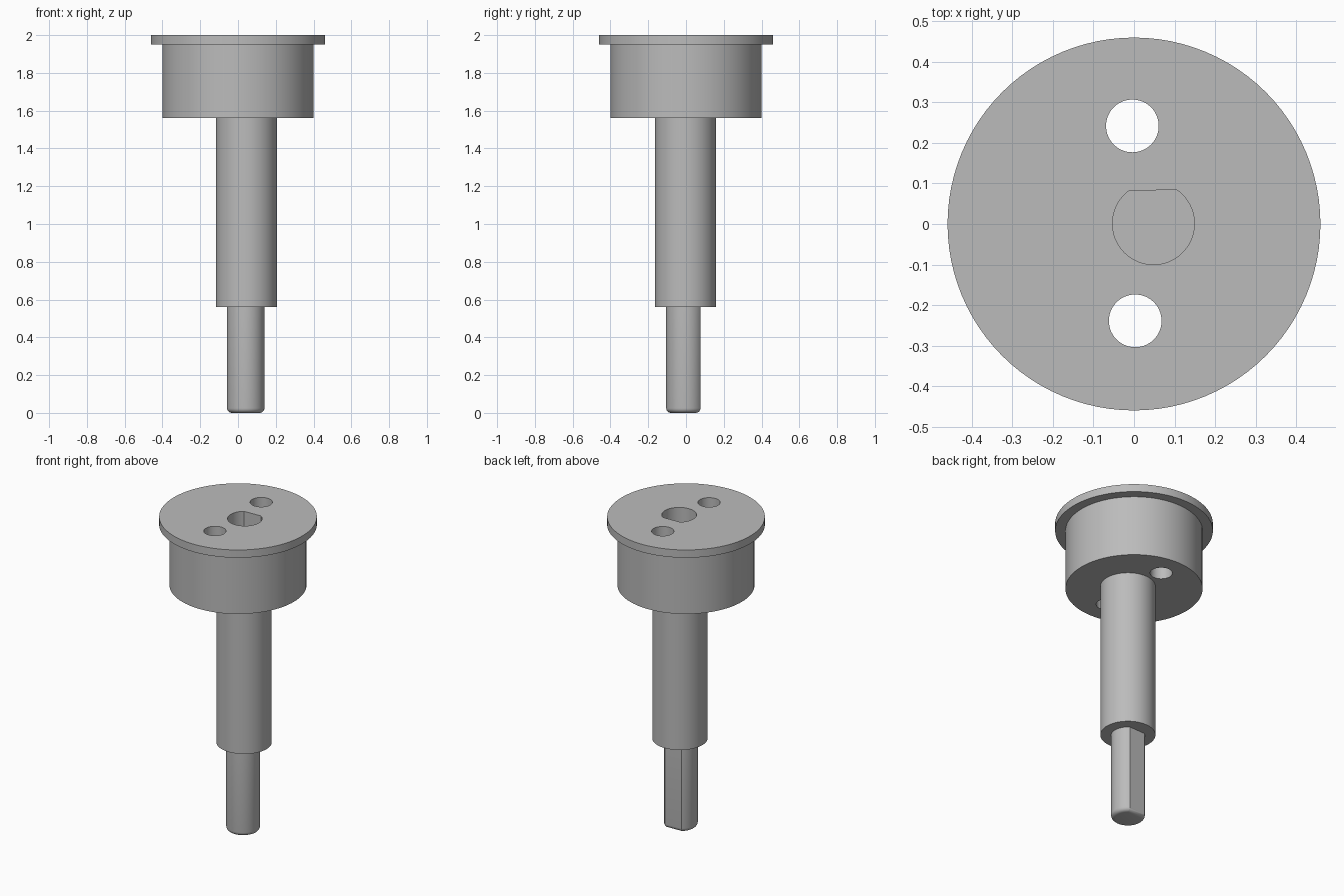
import bpy, bmesh, math
from mathutils import Matrix

cube = bpy.data.objects.get("Cube")
if cube:
    bpy.data.objects.remove(cube, do_unlink=True)

grey = bpy.data.materials.new("plain_grey")
grey.use_nodes = True
colour = (0.5, 0.5, 0.5, 1)
grey.diffuse_color = colour
grey.node_tree.nodes["Principled BSDF"].inputs["Base Color"].default_value = colour


def ring(radius, flat, count=96):
    """Circle, or a D with its flat side at y = flat."""
    if flat is None:
        angles = [2 * math.pi * i / count for i in range(count)]
    else:
        start = math.pi / 2 + math.acos(flat / radius)
        sweep = 2 * math.pi - 2 * math.acos(flat / radius)
        angles = [start + sweep * i / (count - 1) for i in range(count)]
    return [(radius * math.cos(a), radius * math.sin(a)) for a in angles]


def stack(name, centre, levels, turn=0.0):
    """Closed solid lofted upward through (radius, flat, z) rings."""
    bm = bmesh.new()
    rows = [[bm.verts.new((x, y, z)) for x, y in ring(r, flat)] for r, flat, z in levels]
    bm.faces.new(rows[0][::-1])
    bm.faces.new(rows[-1])
    for low, high in zip(rows, rows[1:]):
        for i in range(len(low)):
            j = (i + 1) % len(low)
            bm.faces.new((low[i], low[j], high[j], high[i]))
    bm.transform(Matrix.Translation((*centre, 0)) @ Matrix.Rotation(turn, 4, 'Z'))
    bmesh.ops.recalc_face_normals(bm, faces=bm.faces)
    mesh = bpy.data.meshes.new(name)
    bm.to_mesh(mesh)
    bm.free()
    mesh.materials.append(grey)
    obj = bpy.data.objects.new(name, mesh)
    bpy.context.collection.objects.link(obj)
    return obj


def cut(obj, cutter):
    mod = obj.modifiers.new(cutter.name, 'BOOLEAN')
    mod.operation = 'DIFFERENCE'
    mod.solver = 'EXACT'
    mod.object = cutter
    bpy.context.view_layer.objects.active = obj
    bpy.ops.object.modifier_apply(modifier=mod.name)


# Flanged head and off-centre shaft
head = stack("flanged_head", (0, 0),
             [(0.4, None, 1.56), (0.4, None, 1.95), (0.46, None, 1.95), (0.46, None, 2.0)])
shaft = stack("shaft", (0.045, -0.002), [(0.161, None, 0.56), (0.161, None, 1.56)])

# D-shaped pin with a rounded lower end
tilt = math.radians(2)
fillet = 0.025
levels = []
for i in range(6):
    a = math.pi / 2 * i / 5
    inset = fillet * (1 - math.sin(a))
    levels.append((0.099 - inset, 0.081 - inset, fillet * (1 - math.cos(a))))
levels.append((0.099, 0.081, 0.56))
pin = stack("d_pin", (0.041, -0.006), levels, tilt)

# Two through holes in the head and a matching blind D socket
socket = stack("socket_cutter", (0.048, 0.001), [(0.101, 0.082, 1.45), (0.101, 0.082, 2.1)], tilt)
holes = [stack("hole_cutter", c, [(0.065, None, 1.5), (0.065, None, 2.1)])
         for c in ((-0.004, 0.242), (0.003, -0.239))]
for cutter in holes + [socket]:
    cut(head, cutter)
cut(shaft, socket)
for cutter in holes + [socket]:
    bpy.data.objects.remove(cutter, do_unlink=True)

# Smooth round sides with sharp rims
for obj in (head, shaft, pin):
    bpy.ops.object.select_all(action='DESELECT')
    obj.select_set(True)
    bpy.context.view_layer.objects.active = obj
    bpy.ops.object.shade_smooth_by_angle(angle=math.radians(30))
